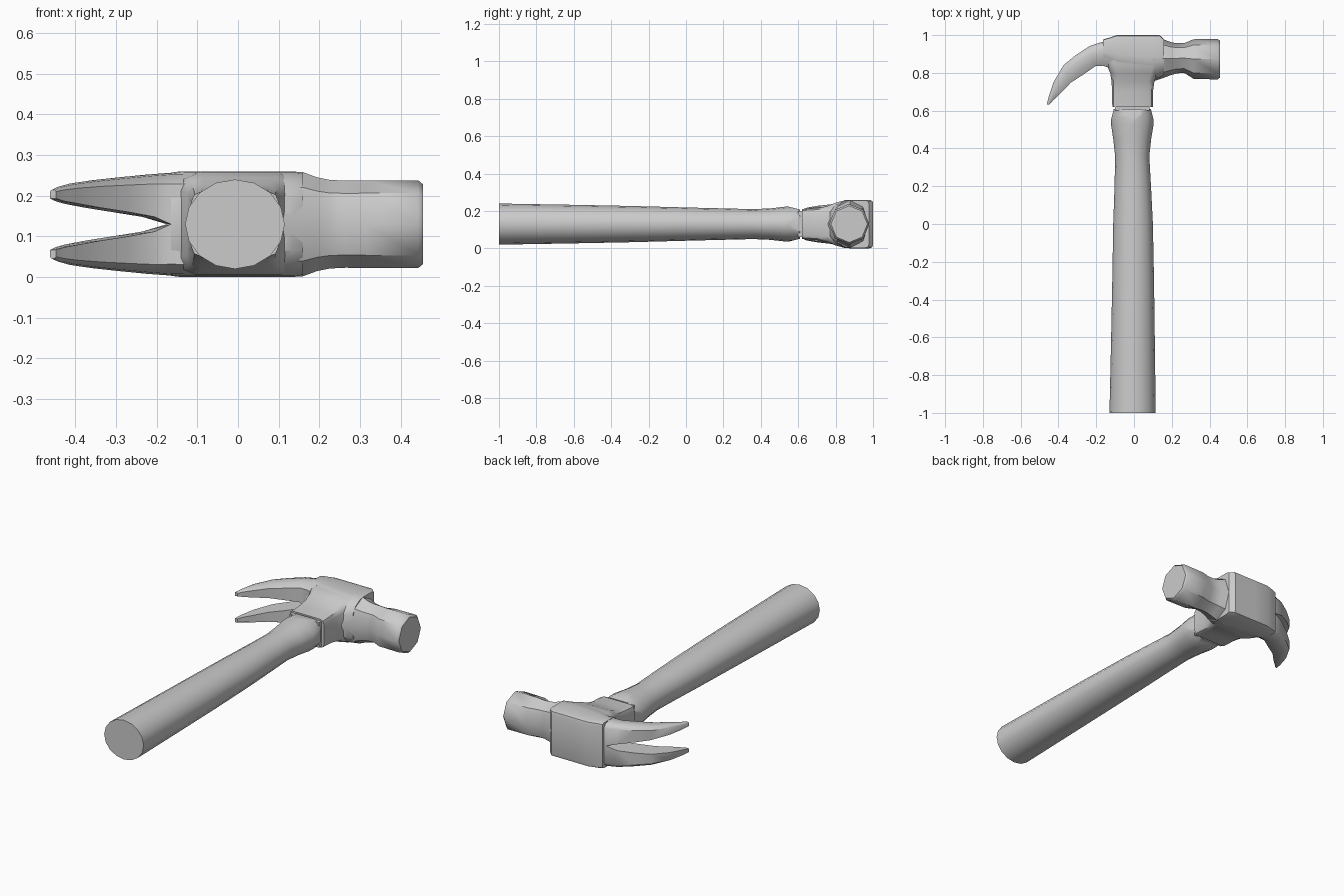
import bpy, bmesh, math
from mathutils import Vector

if "Cube" in bpy.data.objects:
    bpy.data.objects.remove(bpy.data.objects["Cube"])

ZC = 0.13  # mid-height of the hammer


def loft(bm, rings):
    """Skin a list of equal-length rings and cap both ends."""
    vs = [[bm.verts.new(p) for p in r] for r in rings]
    n = len(vs[0])
    for a, b in zip(vs, vs[1:]):
        for i in range(n):
            j = (i + 1) % n
            bm.faces.new((a[i], a[j], b[j], b[i]))
    bm.faces.new(vs[0])
    bm.faces.new(vs[-1])


def finish(bm, name, angle=30):
    bmesh.ops.recalc_face_normals(bm, faces=bm.faces)
    me = bpy.data.meshes.new(name)
    bm.to_mesh(me)
    bm.free()
    ob = bpy.data.objects.new(name, me)
    bpy.context.collection.objects.link(ob)
    bpy.ops.object.select_all(action='DESELECT')
    ob.select_set(True)
    bpy.context.view_layer.objects.active = ob
    bpy.ops.object.shade_smooth_by_angle(angle=math.radians(angle))
    return ob


def ellipse(n, cu, ru, rv, offset=0.0):
    return [(cu + ru * math.cos(offset + math.tau * i / n),
             ZC + rv * math.sin(offset + math.tau * i / n)) for i in range(n)]


# Handle: oval section swelling to the butt and below the socket
bm = bmesh.new()
rings = []
for y, x0, x1, rz in [(-1, -.13, .115, .11), (-.6, -.121, .11, .103), (-.3, -.115, .106, .097),
                      (0, -.11, .1, .089), (.2, -.103, .09, .084), (.36, -.1, .081, .08),
                      (.45, -.11, .091, .084), (.53, -.122, .104, .093),
                      (.57, -.122, .104, .094), (.61, -.119, .1, .092)]:
    rings.append([(u, y, z) for u, z in ellipse(16, (x0 + x1) / 2, (x1 - x0) / 2, rz)])
loft(bm, rings)
# Four sloped flats where the handle enters the socket
for co, no in [((.104, .55, ZC), (1, .25, 0)), ((-.122, .55, ZC), (-1, .25, 0)),
               ((0, .55, ZC + .093), (0, .25, 1)), ((0, .55, ZC - .093), (0, .25, -1))]:
    bmesh.ops.bisect_plane(bm, geom=bm.verts[:] + bm.edges[:] + bm.faces[:],
                           plane_co=co, plane_no=no, clear_outer=True)
    bmesh.ops.holes_fill(bm, edges=[e for e in bm.edges if e.is_boundary], sides=0)
# Tenon filling the groove between handle and head
loft(bm, [[(x, y, ZC + z) for x, z in ((-.1, -.07), (.083, -.07), (.083, .07), (-.1, .07))]
          for y in (.6, .65)])
finish(bm, "handle")

# Socket: chamfered box flaring into the head
bm = bmesh.new()
rings = []
for y, x0, x1, hz, c in [(.62, -.115, .1, .08, .025), (.7, -.116, .1, .086, .028),
                         (.755, -.119, .108, .096, .032), (.8, -.126, .125, .114, .036),
                         (.835, -.142, .145, .124, .04), (.88, -.15, .15, .126, .04)]:
    pts = [(x0 + c, -hz), (x1 - c, -hz), (x1 - c * .3, -hz + c * .3), (x1, -hz + c),
           (x1, hz - c), (x1 - c * .3, hz - c * .3), (x1 - c, hz), (x0 + c, hz),
           (x0 + c * .3, hz - c * .3), (x0, hz - c), (x0, -hz + c), (x0 + c * .3, -hz + c * .3)]
    rings.append([(x, y, ZC + z) for x, z in pts])
loft(bm, rings)
finish(bm, "socket", 40)

# Head body: rounded block running across the top of the handle
bm = bmesh.new()
rings = []
for x, yb, yt, hz in [(-.165, .838, .976, .127), (-.14, .83, .984, .13), (-.09, .79, 1, .13),
                      (.0, .775, 1, .13), (.09, .765, 1, .13), (.135, .775, 1, .13),
                      (.16, .79, .978, .127)]:
    h = yt - yb
    half = [(yb, .5), (yb + .13 * h, .8), (yb + .35 * h, .98), (yb + .5 * h, 1),
            (yt - .1 * h, 1), (yt - .02 * h, .95), (yt, .84)]
    rings.append([(x, y, ZC + w * hz) for y, w in half] +
                 [(x, y, ZC - w * hz) for y, w in reversed(half)])
loft(bm, rings)
finish(bm, "head_body", 35)

# Striking poll: eight-sided neck and face with a chamfered rim
bm = bmesh.new()
rings = []
for x, yb, yt, rz in [(.1, .755, .99, .13), (.16, .775, .976, .128), (.195, .788, .963, .115),
                      (.225, .797, .957, .109), (.265, .8, .957, .107), (.315, .769, .978, .108),
                      (.443, .765, .98, .108), (.455, .775, .97, .098)]:
    rings.append([(x, y, z) for y, z in ellipse(8, (yb + yt) / 2, (yt - yb) / 2, rz)])
loft(bm, rings)
finish(bm, "striking_poll", 40)

# Claw: two curved prongs mirrored about the middle, with a V slot between
stations = [  # outer x, y, inner x, y, slot half gap, outer half width
    (-.12, .965, -.12, .825, 0, .127),
    (-.175, .962, -.165, .838, 0, .126),
    (-.235, .942, -.205, .835, .018, .122),
    (-.31, .893, -.27, .79, .03, .115),
    (-.373, .841, -.335, .748, .04, .108),
    (-.426, .751, -.39, .69, .05, .1),
    (-.45, .68, -.428, .655, .057, .092),
    (-.462, .633, -.447, .633, .063, .085)]
bm = bmesh.new()
for s in (1, -1):
    rings = []
    for ox, oy, ix, iy, g, w in stations:
        o, i = Vector((ox, oy, 0)), Vector((ix, iy, 0))
        c = (w - g) * .22
        prof = [(0, g), (0, w - c), (.12, w - c * .3), (.35, w), (.7, w - c * .15),
                (1, w - c), (1, g)]
        rings.append([o.lerp(i, t) + Vector((0, 0, ZC + s * z)) for t, z in prof])
    loft(bm, rings)
finish(bm, "claw", 40)
